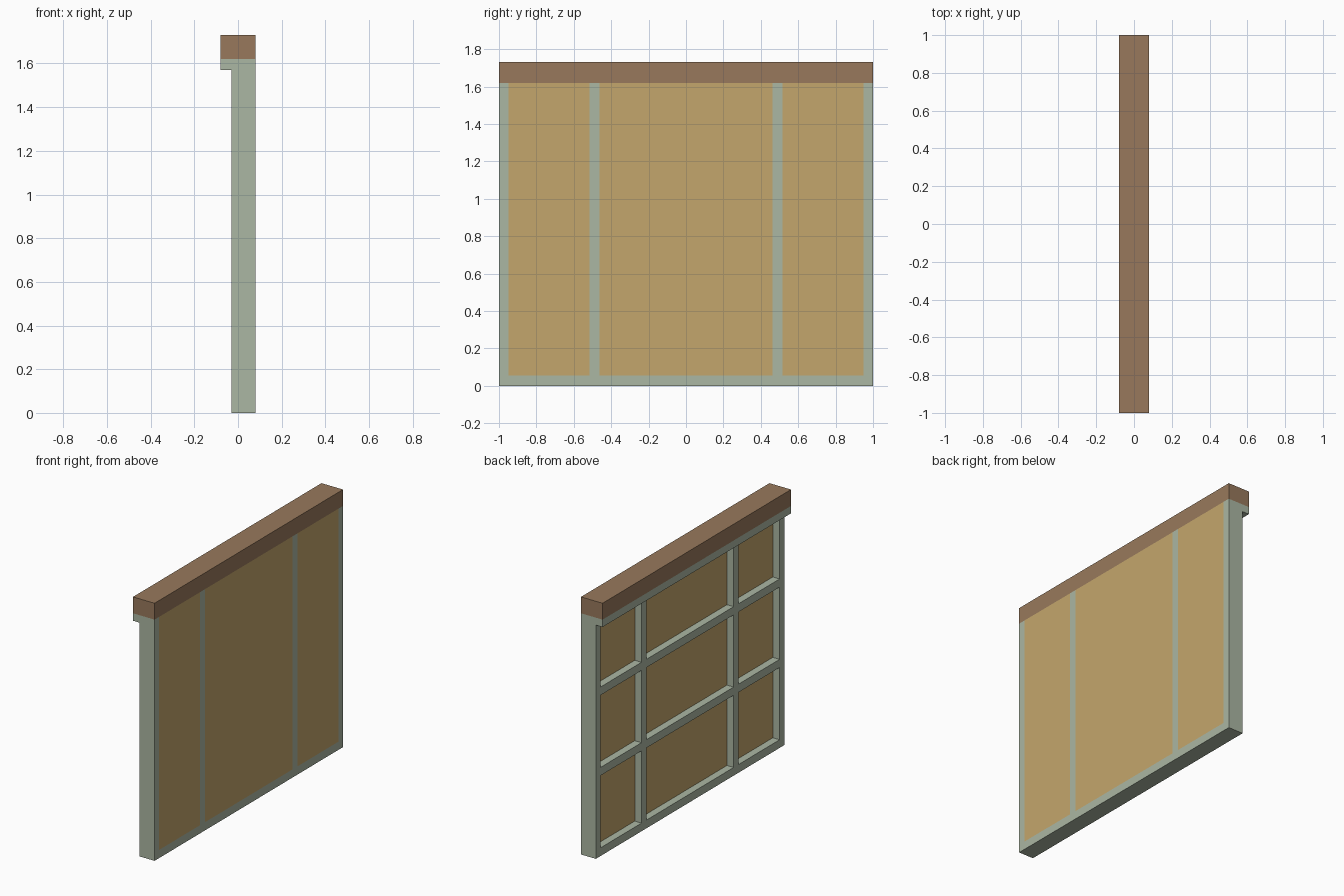
import bpy

if "Cube" in bpy.data.objects:
    bpy.data.objects.remove(bpy.data.objects["Cube"])


def material(name, rgb):
    """Flat colour given as sRGB 0-255, stored linear."""
    lin = [((c / 255 + 0.055) / 1.055) ** 2.4 for c in rgb]
    m = bpy.data.materials.new(name)
    m.diffuse_color = (*lin, 1)
    m.use_nodes = True
    m.node_tree.nodes["Principled BSDF"].inputs["Base Color"].default_value = m.diffuse_color
    return m


GREEN = material("sage_green_frame", (171, 183, 163))
TAN = material("tan_panel", (196, 166, 108))
BROWN = material("brown_cap", (152, 121, 92))


def box(name, mat, x, y, z):
    """Box from (min, max) ranges on each axis."""
    bpy.ops.mesh.primitive_cube_add(size=1)
    ob = bpy.context.object
    ob.name = name
    for v in ob.data.vertices:
        v.co = [r[0] if c < 0 else r[1] for c, r in zip(v.co, (x, y, z))]
    ob.data.materials.append(mat)
    return ob


BACK, FACE, FLUSH = -0.03, 0.02, 0.08   # frame face, recessed panel face, flat side
BASE, TOP = 0.055, 1.62
STUDS = [(-1, -0.95), (-0.515, -0.463), (0.463, 0.515), (0.95, 1)]
RAILS = [(0.54, 0.595), (1.08, 1.135)]

# bottom rail, cap and the lip under the cap
box("bottom_rail", GREEN, (BACK, FLUSH), (-1, 1), (0, BASE))
box("top_cap", BROWN, (-0.08, FLUSH), (-1, 1), (TOP, 1.73))
box("cap_lip", GREEN, (-0.08, BACK), (-1, 1), (1.57, TOP))

# vertical studs
for s in STUDS:
    box("stud", GREEN, (BACK, FLUSH), s, (BASE, TOP))

# infill panels with the cross rails on their recessed side
for a, b in zip(STUDS, STUDS[1:]):
    bay = (a[1], b[0])
    box("infill_panel", TAN, (FACE, FLUSH), bay, (BASE, TOP))
    for r in RAILS:
        box("cross_rail", GREEN, (BACK, FACE), bay, r)
